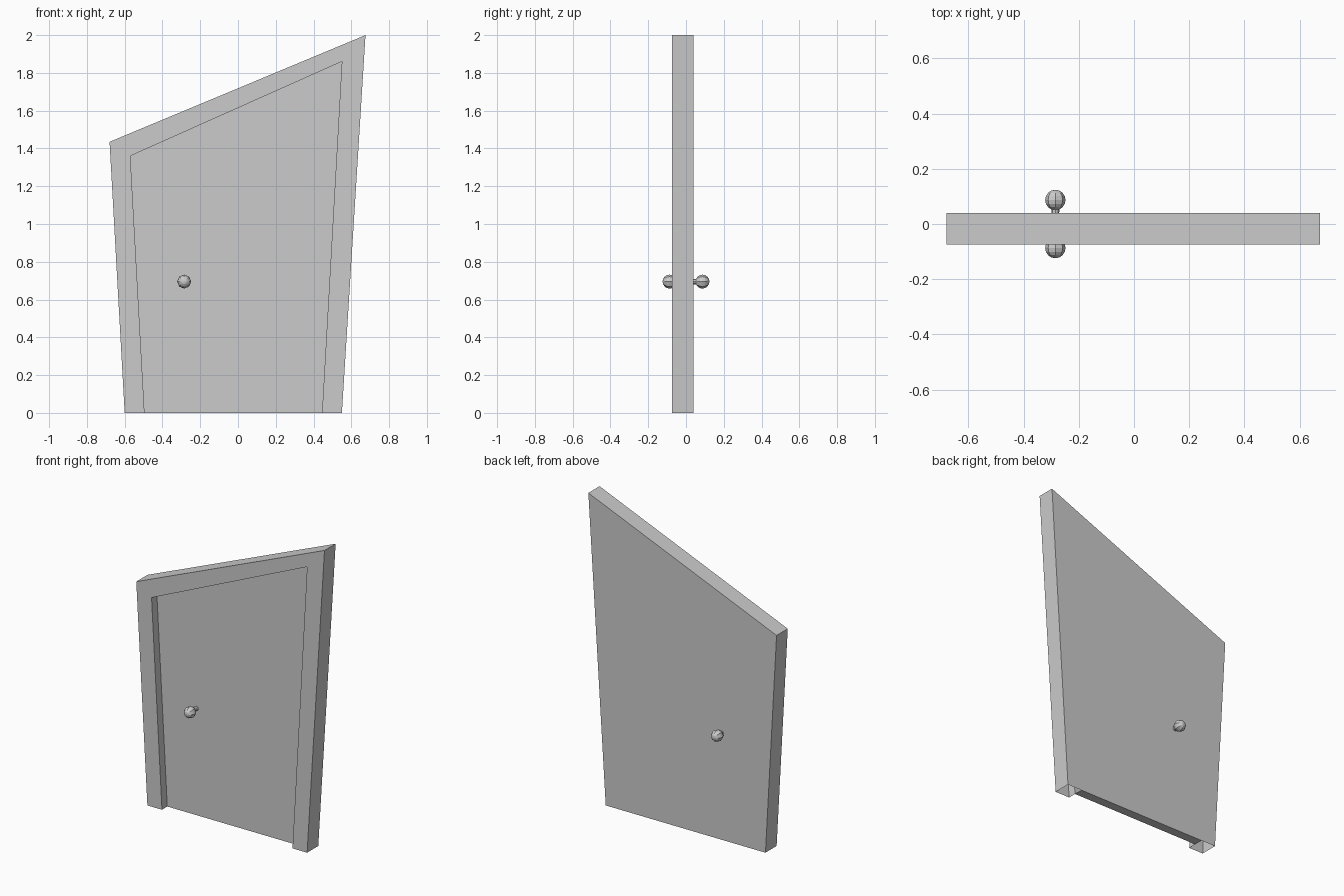
import bpy, bmesh
from math import sin, cos, pi

if "Cube" in bpy.data.objects:
    bpy.data.objects.remove(bpy.data.objects["Cube"])

FRONT, PANEL, BACK = -0.075, -0.02, 0.04
# slanted outlines (x, z): bottom left, bottom right, top right, top left
OUTER = [(-0.60, 0), (0.55, 0), (0.675, 2.0), (-0.68, 1.435)]
INNER = [(-0.495, 0), (0.445, 0), (0.55, 1.86), (-0.57, 1.36)]


def make(name, faces):
    """Mesh object from a list of polygons, welding shared corners."""
    bm = bmesh.new()
    for f in faces:
        bm.faces.new([bm.verts.new(p) for p in f])
    bmesh.ops.remove_doubles(bm, verts=bm.verts, dist=1e-5)
    me = bpy.data.meshes.new(name)
    bm.to_mesh(me)
    bm.free()
    ob = bpy.data.objects.new(name, me)
    bpy.context.collection.objects.link(ob)
    return ob


def at(p, y):
    return (p[0], y, p[1])


# frame: full flat back, outer edges, front border and jambs, hollow underneath
O, I = OUTER, INNER
faces = [[at(p, BACK) for p in reversed(O)],
         [at(p, FRONT) for p in (O[0], I[0], I[3], I[2], I[1], O[1], O[2], O[3])]]
for i in (1, 2, 3):
    j = (i + 1) % 4
    faces.append([at(O[i], FRONT), at(O[i], BACK), at(O[j], BACK), at(O[j], FRONT)])
    faces.append([at(I[j], FRONT), at(I[j], PANEL), at(I[i], PANEL), at(I[i], FRONT)])
make("door_frame", faces)

# recessed door leaf with its bottom edge
make("door_panel", [[at(p, PANEL) for p in I],
                    [at(I[0], PANEL), at(I[0], BACK), at(I[1], BACK), at(I[1], PANEL)]])


def knob(name, side, base):
    """Lathe a stem and ball along y, ending at 0.123 from the centre plane."""
    n, r, c = 8, 0.037, 0.087
    prof = [(0.014, abs(base))]
    prof += [(r * sin(a), c - r * cos(a)) for a in (pi * k / 8 for k in range(1, 8))]
    rings = [[(-0.285 + q * cos(2 * pi * k / n), side * d, 0.695 + q * sin(2 * pi * k / n))
              for k in range(n)] for q, d in prof]
    tip = (-0.285, side * (c + r), 0.695)
    fs = []
    for k in range(n):
        m = (k + 1) % n
        fs += [[a[k], a[m], b[m], b[k]] for a, b in zip(rings, rings[1:])]
        fs.append([rings[-1][k], rings[-1][m], tip])
    if side > 0:
        fs = [f[::-1] for f in fs]
    make(name, fs)


# knobs on both faces
knob("front_knob", -1, PANEL)
knob("back_knob", 1, BACK)
